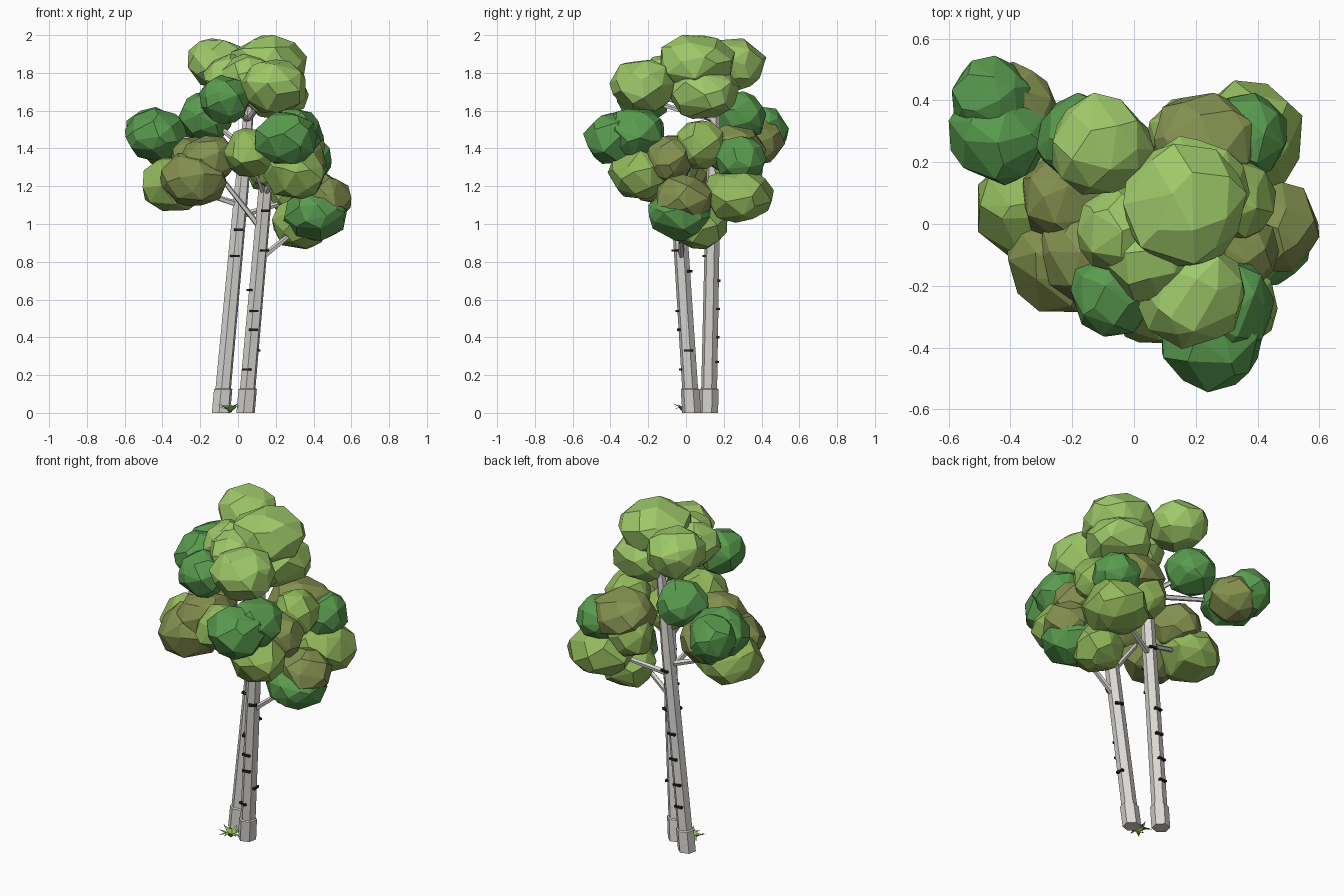
import bpy, bmesh, math, random
from mathutils import Vector, Matrix

if "Cube" in bpy.data.objects:
    bpy.data.objects.remove(bpy.data.objects["Cube"])


def mat(name, r, g, b):
    m = bpy.data.materials.new(name)
    m.diffuse_color = (r, g, b, 1)
    m.use_nodes = True
    m.node_tree.nodes["Principled BSDF"].inputs["Base Color"].default_value = m.diffuse_color
    return m


BARK = mat("pale bark", 0.71, 0.69, 0.66)
MARK = mat("dark bark mark", 0.02, 0.02, 0.02)
LIGHT = mat("light leaf", 0.34, 0.58, 0.14)
MID = mat("spring leaf", 0.29, 0.48, 0.105)
OLIVE = mat("olive leaf", 0.235, 0.285, 0.08)
DARK = mat("dark leaf", 0.10, 0.33, 0.078)
GRASS = mat("grass", 0.27, 0.48, 0.10)


def finish(bm, name, material):
    me = bpy.data.meshes.new(name)
    bmesh.ops.recalc_face_normals(bm, faces=bm.faces)
    bm.to_mesh(me)
    bm.free()
    me.materials.append(material)
    bpy.context.collection.objects.link(bpy.data.objects.new(name, me))


def tube(name, pts, radii, sides, horizontal=False):
    """Flat-sided tube through the given points."""
    bm = bmesh.new()
    axis = (pts[-1] - pts[0]).normalized()
    rot = Matrix() if horizontal else axis.to_track_quat('Z', 'Y').to_matrix().to_4x4()
    rings = []
    for p, r in zip(pts, radii):
        angles = [math.tau * (i + 0.3) / sides for i in range(sides)]
        rings.append([bm.verts.new(p + rot @ Vector((r * math.cos(a), r * math.sin(a), 0)))
                      for a in angles])
    for lo, hi in zip(rings, rings[1:]):
        for i in range(sides):
            j = (i + 1) % sides
            bm.faces.new((lo[i], lo[j], hi[j], hi[i]))
    bm.faces.new(rings[0][::-1])
    bm.faces.new(rings[-1])
    finish(bm, name, BARK)


def blob(name, c, r, material, seed):
    """Faceted leaf clump: hull of jittered sphere points fitted to its size."""
    rnd = random.Random(seed)
    n = 34
    turn = rnd.random() * 6
    pts = []
    for i in range(n):
        z = 1 - 2 * (i + 0.5) / n
        a = i * 2.4 + turn
        s = math.sqrt(1 - z * z)
        p = Vector((s * math.cos(a), s * math.sin(a), z))
        p += Vector([rnd.uniform(-0.2, 0.2) for _ in range(3)])
        pts.append(p.normalized() * rnd.uniform(0.93, 1.04))
    lo = [min(p[k] for p in pts) for k in range(3)]
    hi = [max(p[k] for p in pts) for k in range(3)]
    bm = bmesh.new()
    for p in pts:
        bm.verts.new([c[k] + r[k] * (2 * (p[k] - lo[k]) / (hi[k] - lo[k]) - 1) for k in range(3)])
    bmesh.ops.convex_hull(bm, input=bm.verts[:])
    bmesh.ops.delete(bm, geom=[v for v in bm.verts if not v.link_faces], context='VERTS')
    bmesh.ops.dissolve_limit(bm, angle_limit=0.17, verts=bm.verts[:], edges=bm.edges[:])
    finish(bm, name, material)


# Leaf clumps: x, y, z and horizontal radius, listed by colour
LIGHT_CLUMPS = {
    "crown_left": (-0.10, 0.26, 1.845, 0.165), "crown_top": (0.165, 0.06, 1.852, 0.2),
    "crown_front": (0.185, -0.23, 1.73, 0.175), "crown_low": (0.19, 0.1, 1.7, 0.185),
    "crown_middle": (-0.04, -0.02, 1.77, 0.145), "crown_inner": (0.05, -0.11, 1.77, 0.14),
}
DARK_CLUMPS = {
    "upper_front": (-0.07, -0.23, 1.66, 0.135), "upper_back": (-0.17, 0.28, 1.57, 0.145),
    "far_left": (-0.435, 0.29, 1.475, 0.165), "far_left_back": (-0.455, 0.41, 1.49, 0.135),
    "front": (0.255, -0.38, 1.455, 0.165), "front_inner": (0.3, -0.27, 1.475, 0.155),
    "back_right": (0.36, 0.29, 1.335, 0.135), "low_right": (0.41, -0.03, 1.05, 0.17),
}
OLIVE_CLUMPS = {
    "far_left_inner": (-0.385, 0.385, 1.44, 0.14), "left": (-0.235, -0.11, 1.235, 0.175),
    "left_upper": (-0.16, -0.1, 1.335, 0.15), "left_inner": (-0.22, 0.09, 1.33, 0.14),
    "right": (0.34, -0.09, 1.34, 0.13), "back": (0.24, 0.25, 1.385, 0.175),
    "far_right": (0.455, -0.01, 1.13, 0.145),
}
MID_CLUMPS = {
    "left_low": (-0.33, 0.07, 1.21, 0.175), "middle": (0.06, -0.25, 1.38, 0.135),
    "front_low": (0.3, -0.25, 1.27, 0.165), "right_upper": (0.33, 0.08, 1.42, 0.13),
    "back_low": (0.36, 0.28, 1.15, 0.185), "back_inner": (0.17, 0.28, 1.3, 0.13),
    "lowest": (0.33, 0.07, 1.0, 0.15), "inner": (0.17, -0.06, 1.32, 0.13),
}
centre = {}
for group, material in ((LIGHT_CLUMPS, LIGHT), (DARK_CLUMPS, DARK),
                        (OLIVE_CLUMPS, OLIVE), (MID_CLUMPS, MID)):
    for name, (x, y, z, r) in group.items():
        centre[name] = Vector((x, y, z))
        blob("leaves_" + name, (x, y, z), (r, r, 0.092 + 0.28 * r), material, len(centre) + 10)

# Trunks: base point, lean per unit of height, top height
TRUNKS = {
    "left_trunk": (-0.09, 0.12, 0.092, 0.02, 1.78),
    "right_trunk": (0.04, 0.03, 0.089, -0.064, 1.42),
}


def on_trunk(name, z):
    x, y, dx, dy, _ = TRUNKS[name]
    return Vector((x + dx * z, y + dy * z, z))


for name, spec in TRUNKS.items():
    heights = (0, 0.125, 0.13, 1.2, spec[-1])
    tube(name, [on_trunk(name, z) for z in heights], (0.051, 0.051, 0.043, 0.039, 0.022), 6, True)

# Branches: each runs from a trunk to the middle of a clump
BRANCHES = {
    "right_trunk": {0.81: ["low_right"], 0.97: ["left_upper"], 1.15: ["front", "middle", "right_upper"]},
    "left_trunk": {1.04: ["back_low"], 1.1: ["left_low"], 1.4: ["far_left", "upper_back"],
                   1.55: ["upper_front", "crown_front"]},
}
for trunk, starts in BRANCHES.items():
    for z, targets in starts.items():
        for t in targets:
            tube("branch_" + t, [on_trunk(trunk, z), centre[t]], (0.017, 0.011), 5)

# Bark marks: height and direction in degrees on each trunk
MARKS = {
    "right_trunk": {0.23: -110, 0.44: -85, 0.54: -95, 0.33: 5, 0.65: 200, 0.75: 70, 0.86: -55, 1.07: -75},
    "left_trunk": {0.83: -95, 0.97: -85, 0.27: 90, 0.4: 95, 0.55: 85, 0.7: 90, 1.07: 80},
}
for trunk, marks in MARKS.items():
    for i, (z, deg) in enumerate(marks.items()):
        a = math.radians(deg)
        c = on_trunk(trunk, z) + Vector((math.cos(a), math.sin(a), 0)) * 0.04
        bm = bmesh.new()
        bmesh.ops.create_cube(bm, size=1, matrix=Matrix.Translation(c) @ Matrix.Rotation(a, 4, 'Z')
                              @ Matrix.Diagonal((0.016, 0.047, 0.012, 1)))
        finish(bm, f"{trunk}_bark_mark_{i + 1}", MARK)

# Grass tuft between the trunks
bm = bmesh.new()
rnd = random.Random(4)
for i in range(11):
    a = math.tau * i / 11 + rnd.uniform(-0.2, 0.2)
    d = Vector((math.cos(a), math.sin(a), 0))
    s = Vector((-d.y, d.x, 0)) * 0.012
    o = Vector((-0.04, -0.01, 0.002))
    mid = o + d * 0.03 + Vector((0, 0, rnd.uniform(0.025, 0.04)))
    tip = o + d * rnd.uniform(0.055, 0.08) + Vector((0, 0, rnd.uniform(0.015, 0.055)))
    v = [bm.verts.new(p) for p in (o - s * 0.5, o + s * 0.5, mid + s, mid - s, tip)]
    bm.faces.new((v[0], v[1], v[2], v[3]))
    bm.faces.new((v[3], v[2], v[4]))
finish(bm, "grass_tuft", GRASS)
